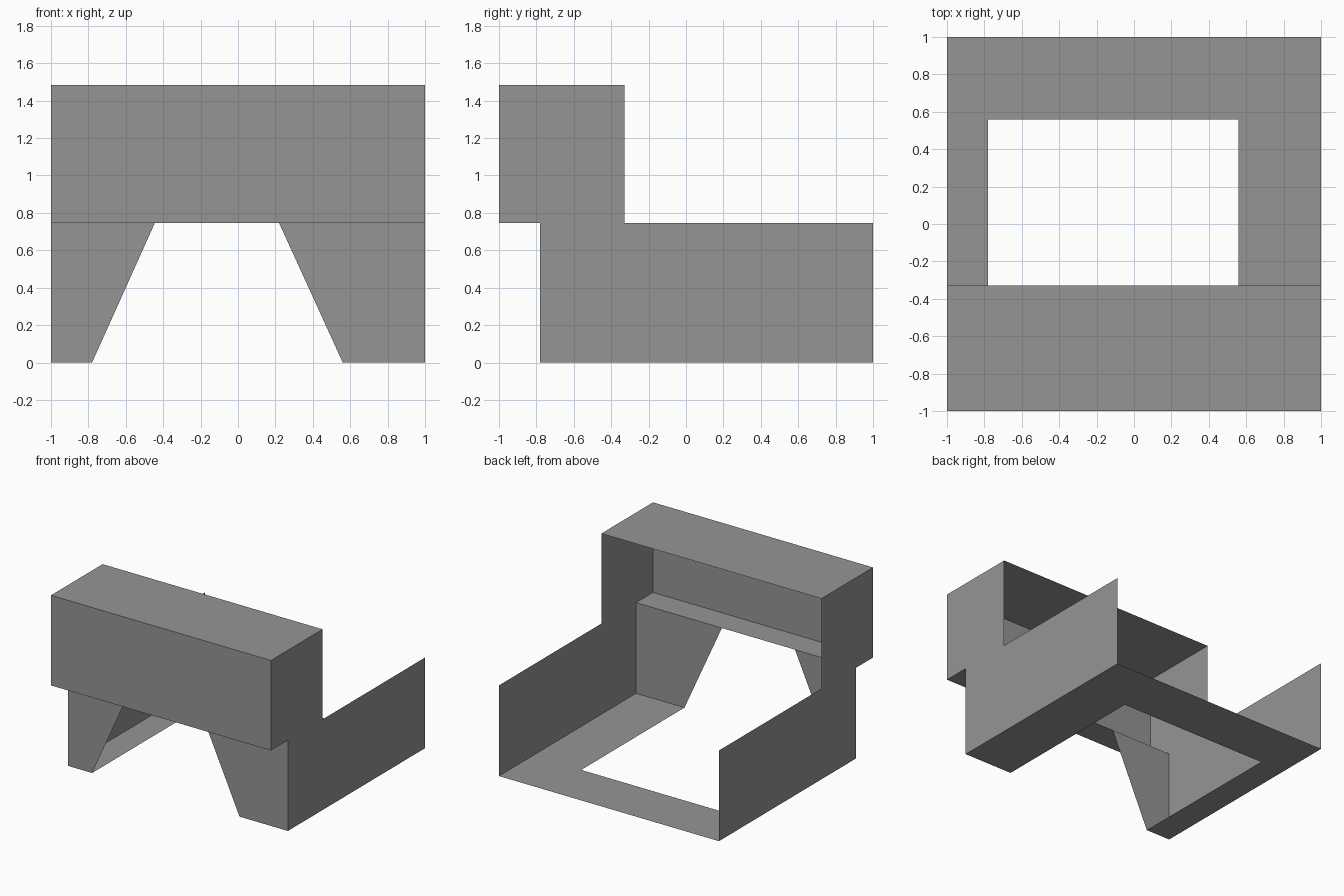
import bpy
import bmesh

cube = bpy.data.objects.get("Cube")
if cube:
    bpy.data.objects.remove(cube, do_unlink=True)

grey = bpy.data.materials.new("plain grey")
grey.use_nodes = True
COLOUR = (0.3, 0.3, 0.3, 1)
grey.diffuse_color = COLOUR
grey.node_tree.nodes["Principled BSDF"].inputs["Base Color"].default_value = COLOUR

# Key levels shared by the panels
EDGE = 1.0
LEG_Y = -0.78       # plane of the front legs
HOOD_Y = -0.33      # back edge of the hood
MID, TOP = 0.745, 1.485
HOLE_L, HOLE_R, HOLE_BACK = -0.78, 0.56, 0.56


def panel(name, outline, axis, offset, flip=False):
    """Flat sheet: a 2D outline placed on the plane axis = offset."""
    bm = bmesh.new()
    verts = []
    for point in outline:
        co = list(point)
        co.insert(axis, offset)
        verts.append(bm.verts.new(co))
    face = bm.faces.new(verts)
    face.normal_update()
    if (face.normal[axis] < 0) != flip:
        face.normal_flip()
    mesh = bpy.data.meshes.new(name)
    bm.to_mesh(mesh)
    bm.free()
    mesh.materials.append(grey)
    obj = bpy.data.objects.new(name, mesh)
    bpy.context.collection.objects.link(obj)


def rect(a0, a1, b0, b1):
    return [(a0, b0), (a1, b0), (a1, b1), (a0, b1)]


# Stepped side walls
side = [(LEG_Y, 0), (EDGE, 0), (EDGE, MID), (HOOD_Y, MID),
        (HOOD_Y, TOP), (-EDGE, TOP), (-EDGE, MID), (LEG_Y, MID)]
panel("left_wall", side, 0, EDGE)
panel("right_wall", side, 0, -EDGE, flip=True)

# Hood: front, top and the narrow ledge below
panel("hood_front", rect(-EDGE, EDGE, MID, TOP), 1, -EDGE, flip=True)
panel("hood_top", rect(-EDGE, EDGE, -EDGE, HOOD_Y), 2, TOP)
panel("hood_ledge", rect(-EDGE, EDGE, -EDGE, LEG_Y), 2, MID, flip=True)

# Front legs beside the tapered opening
panel("right_leg", [(-EDGE, 0), (HOLE_L, 0), (-0.445, MID), (-EDGE, MID)],
      1, LEG_Y, flip=True)
panel("left_leg", [(HOLE_R, 0), (EDGE, 0), (EDGE, MID), (0.22, MID)],
      1, LEG_Y, flip=True)

# U-shaped floor, open towards the front
floor = [(-EDGE, LEG_Y), (HOLE_L, LEG_Y), (HOLE_L, HOLE_BACK), (HOLE_R, HOLE_BACK),
         (HOLE_R, LEG_Y), (EDGE, LEG_Y), (EDGE, EDGE), (-EDGE, EDGE)]
panel("floor", floor, 2, 0, flip=True)
